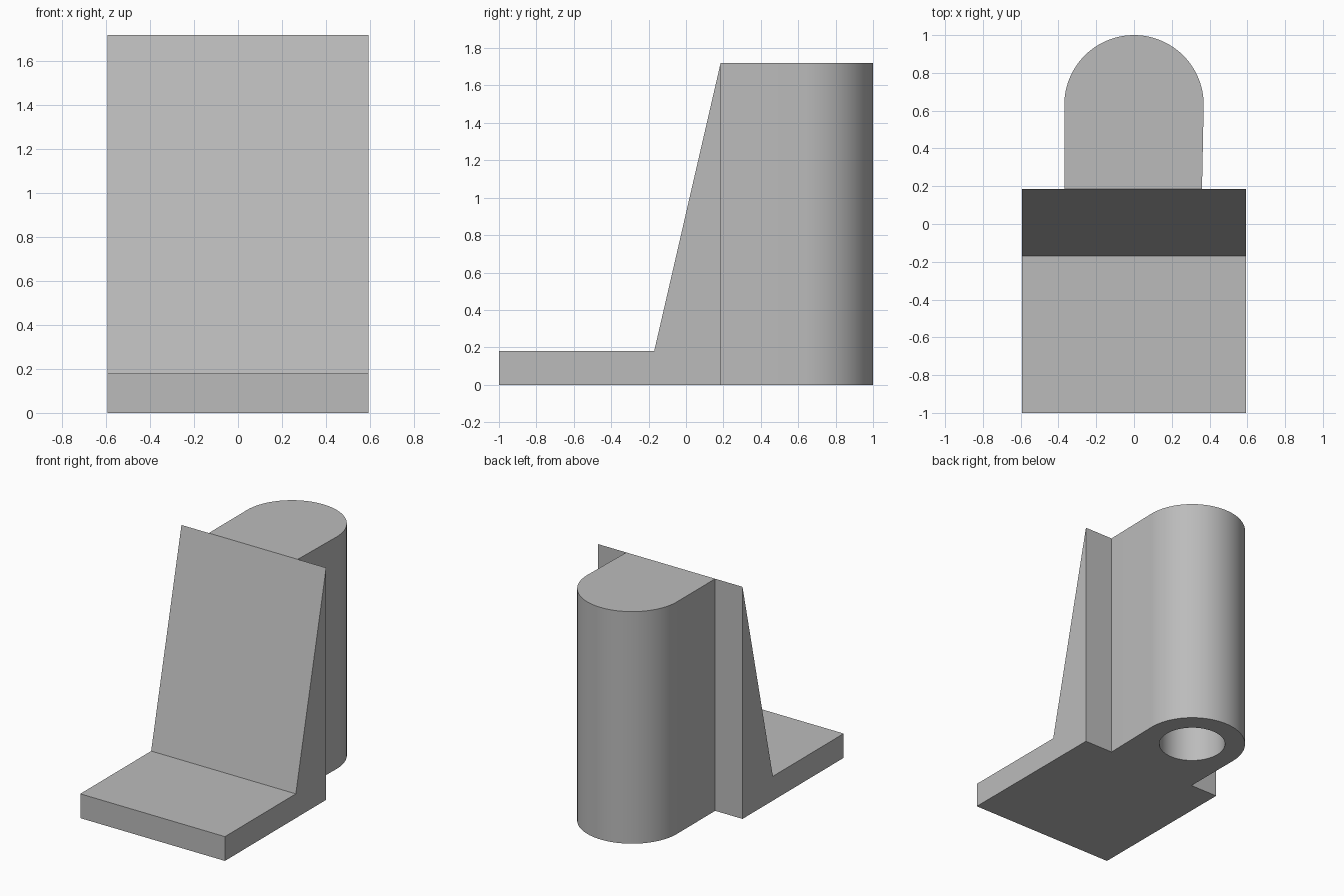
import bpy, bmesh, math
from mathutils import Vector

cube = bpy.data.objects.get("Cube")
if cube:
    bpy.data.objects.remove(cube, do_unlink=True)

HEIGHT = 1.72
HALF_WIDTH = 0.593
BACK_Y = 0.185
BOSS_Y, BOSS_R = 0.631, 0.369
HOLE_R, HOLE_DEPTH = 0.229, 1.5

grey = bpy.data.materials.new("plain grey")
grey.use_nodes = True
colour = (0.5, 0.5, 0.5, 1)
grey.diffuse_color = colour
grey.node_tree.nodes["Principled BSDF"].inputs["Base Color"].default_value = colour


def extrude_profile(name, points, offset):
    """Solid made by sweeping a closed outline along a vector."""
    bm = bmesh.new()
    face = bm.faces.new([bm.verts.new(p) for p in points])
    swept = bmesh.ops.extrude_face_region(bm, geom=[face])["geom"]
    verts = [g for g in swept if isinstance(g, bmesh.types.BMVert)]
    bmesh.ops.translate(bm, verts=verts, vec=Vector(offset))
    bmesh.ops.recalc_face_normals(bm, faces=bm.faces)
    mesh = bpy.data.meshes.new(name)
    bm.to_mesh(mesh)
    bm.free()
    mesh.materials.append(grey)
    obj = bpy.data.objects.new(name, mesh)
    bpy.context.collection.objects.link(obj)
    return obj


def arc(radius, z, turn, steps):
    """Points counter-clockwise from +x around the boss axis."""
    return [(radius * math.cos(turn * i / steps),
             BOSS_Y + radius * math.sin(turn * i / steps), z)
            for i in range(steps + 1)]


# Foot plate with the sloping wedge wall behind it
side = [(-1, 0), (BACK_Y, 0), (BACK_Y, HEIGHT), (-0.17, 0.18), (-1, 0.18)]
extrude_profile("foot_and_wedge", [(-HALF_WIDTH, y, z) for y, z in side],
                (2 * HALF_WIDTH, 0, 0))

# Rounded boss, its left flank tapering very slightly towards the wall
outline = arc(BOSS_R, 0, math.pi, 48)
outline += [(-BOSS_R, BACK_Y, 0), (0.36, BACK_Y, 0)]
boss = extrude_profile("rounded_boss", outline, (0, 0, HEIGHT))

# Blind socket bored up from below
cutter = extrude_profile("socket_cutter", arc(HOLE_R, -0.1, math.tau, 64)[:-1],
                         (0, 0, HOLE_DEPTH + 0.1))
cutter.hide_render = True
bore = boss.modifiers.new("socket", 'BOOLEAN')
bore.operation = 'DIFFERENCE'
bore.solver = 'EXACT'
bore.object = cutter

bpy.ops.object.select_all(action='DESELECT')
boss.select_set(True)
bpy.context.view_layer.objects.active = boss
bpy.ops.object.modifier_apply(modifier=bore.name)
bpy.data.objects.remove(cutter, do_unlink=True)
bpy.ops.object.shade_smooth_by_angle(angle=math.radians(30))
